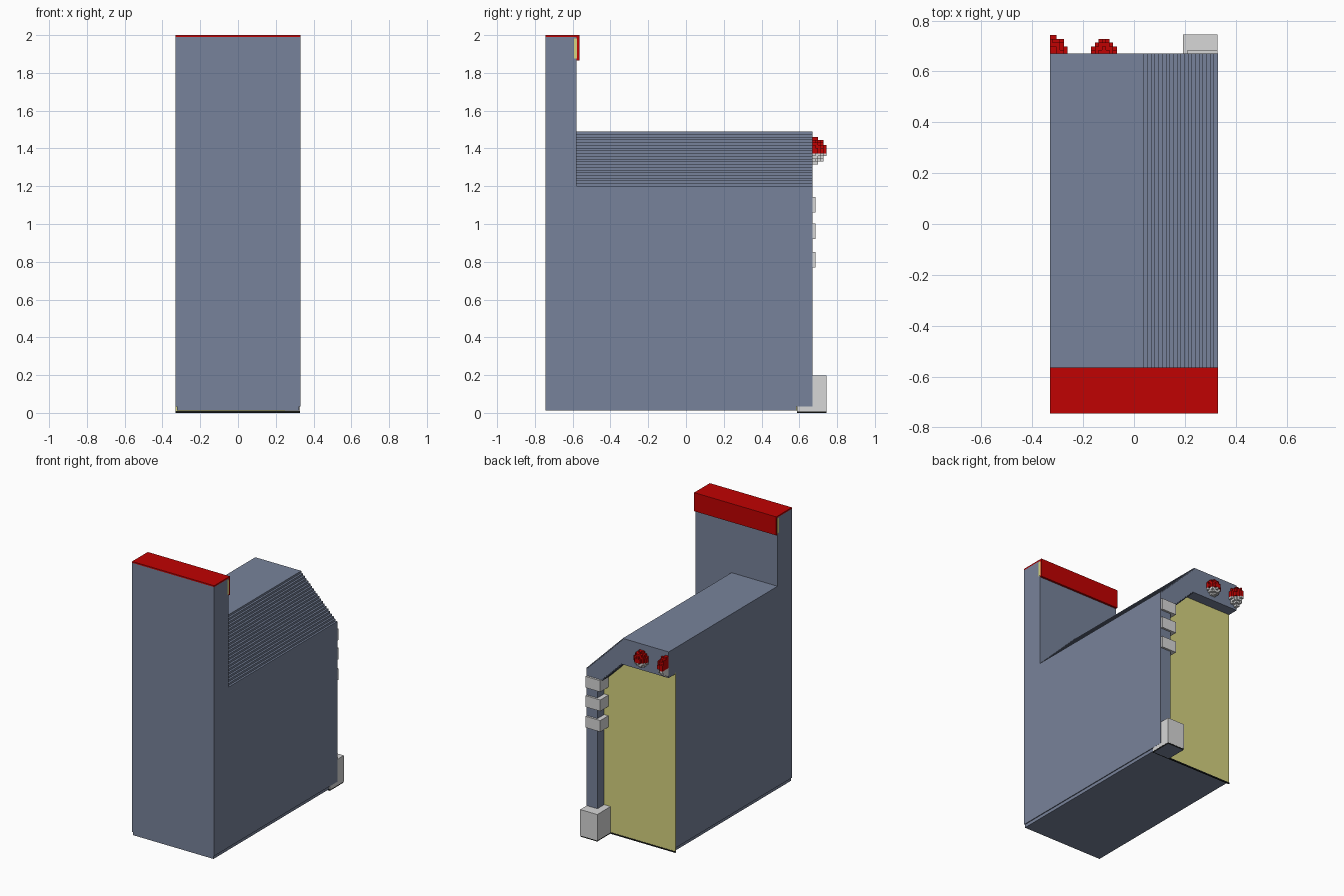
import bpy, bmesh, math

cube = bpy.data.objects.get("Cube")
if cube:
    bpy.data.objects.remove(cube, do_unlink=True)

STEP = 0.0145   # size of one stair step
W = 0.33        # half width


def material(name, rgb):
    m = bpy.data.materials.new(name)
    m.use_nodes = True
    m.diffuse_color = (*rgb, 1)
    m.node_tree.nodes["Principled BSDF"].inputs["Base Color"].default_value = (*rgb, 1)
    return m


SLATE = material("slate", (0.187, 0.226, 0.325))
RED = material("red", (0.53, 0.0005, 0.0005))
SAND = material("sand", (0.67, 0.65, 0.215))
GREY = material("light_grey", (0.68, 0.68, 0.68))
BLACK = material("black", (0.008, 0.009, 0.008))


def finish(bm, name, *mats):
    bmesh.ops.recalc_face_normals(bm, faces=bm.faces)
    me = bpy.data.meshes.new(name)
    bm.to_mesh(me)
    bm.free()
    for m in mats:
        me.materials.append(m)
    ob = bpy.data.objects.new(name, me)
    bpy.context.collection.objects.link(ob)
    return ob


def add_box(bm, x, y, z, index=0):
    vs = bmesh.ops.create_cube(bm, size=1)["verts"]
    for v in vs:
        v.co = [(r[0] + r[1]) / 2 + c * (r[1] - r[0]) for r, c in zip((x, y, z), v.co)]
    for f in {f for v in vs for f in v.link_faces}:
        f.material_index = index


def box(name, x, y, z, mat):
    bm = bmesh.new()
    add_box(bm, x, y, z)
    return finish(bm, name, mat)


def extrude_profile(name, points, y0, y1, mat):
    """Extrude an outline in the xz plane from y0 to y1."""
    bm = bmesh.new()
    face = bm.faces.new([bm.verts.new((x, y0, z)) for x, z in points])
    geo = bmesh.ops.extrude_face_region(bm, geom=[face])["geom"]
    bmesh.ops.translate(bm, vec=(0, y1 - y0, 0),
                        verts=[g for g in geo if isinstance(g, bmesh.types.BMVert)])
    return finish(bm, name, mat)


def stairs(x, z, count):
    """Outline of steps going down towards +x."""
    pts = [(x, z)]
    for i in range(count):
        pts += [(x + i * STEP, z - (i + 1) * STEP), (x + (i + 1) * STEP, z - (i + 1) * STEP)]
    return pts


# Main body with the stepped shoulder on one side
shoulder = stairs(W - 20 * STEP, 1.49, 20)
extrude_profile("body", [(-W, 0.035), (-W, 1.49)] + shoulder + [(W, 0.035)], -0.6, 0.585, SLATE)

# Tall front panel and slightly inset base
box("front_panel", (-W, W), (-0.745, -0.58), (0.035, 1.99), SLATE)
box("base", (-W + 0.006, W - 0.006), (-0.744, 0.585), (0.012, 0.035), SLATE)

# Rear arch: top beam, stepped corner and column
inner = stairs(0.243 - 13 * STEP, 1.30, 13)
extrude_profile("rear_arch",
                [(-W, 1.30), (-W, 1.49)] + shoulder + [(W, 0.035), (0.243, 0.035)] + inner[::-1],
                0.585, 0.67, SLATE)

# Recessed rear panel and its thin sill
extrude_profile("rear_panel", [(-W, 0.01), (-W, 1.31), (0.10, 1.31), (0.25, 1.15), (0.25, 0.01)],
                0.585, 0.592, SAND)
box("rear_sill", (-W, W - 0.002), (0.587, 0.594), (0.0, 0.01), BLACK)

# Column bands and foot
for i, z in enumerate((0.77, 0.92, 1.06)):
    box(f"column_band_{i + 1}", (0.21, W - 0.001), (0.588, 0.685), (z, z + 0.082), GREY)
box("column_foot", (0.192, W - 0.001), (0.588, 0.745), (0.008, 0.197), GREY)

# Foot sole: black rim, slate underside
sole = box("foot_sole", (0.193, W - 0.002), (0.589, 0.744), (0.0, 0.008), BLACK)
sole.data.materials.append(SLATE)
for p in sole.data.polygons:
    p.material_index = 1 if p.normal.z < -0.5 else 0

# Red cap with hanging lip, and the trim strip behind the lip
box("cap_top", (-W, W), (-0.745, -0.565), (1.99, 2.0), RED)
box("cap_lip", (-W, W), (-0.58, -0.565), (1.865, 1.99), RED)
box("cap_trim", (-W - 0.001, W + 0.001), (-0.594, -0.576), (1.875, 1.982), SAND)


def knob(name, cx, cz, layers):
    """Half ball of stepped slabs, red above and grey on the underside."""
    bm = bmesh.new()
    r = layers * STEP
    for k in range(-layers, layers):
        z = (k + 0.5) * STEP
        for j in range(layers):
            y = (j + 0.5) * STEP
            d = r * r - z * z - y * y
            n = round(math.sqrt(d) / STEP) if d > 0 else 0
            if n:
                half = (n - 0.5) * STEP
                add_box(bm, (max(-W, cx - half), cx + half),
                        (0.67 + j * STEP, 0.67 + (j + 1) * STEP),
                        (cz + k * STEP, cz + (k + 1) * STEP), 0 if k >= -1 else 1)
    return finish(bm, name, RED, GREY)


knob("edge_knob", -0.327, 1.388, 5)
knob("inner_knob", -0.118, 1.388, 4)
